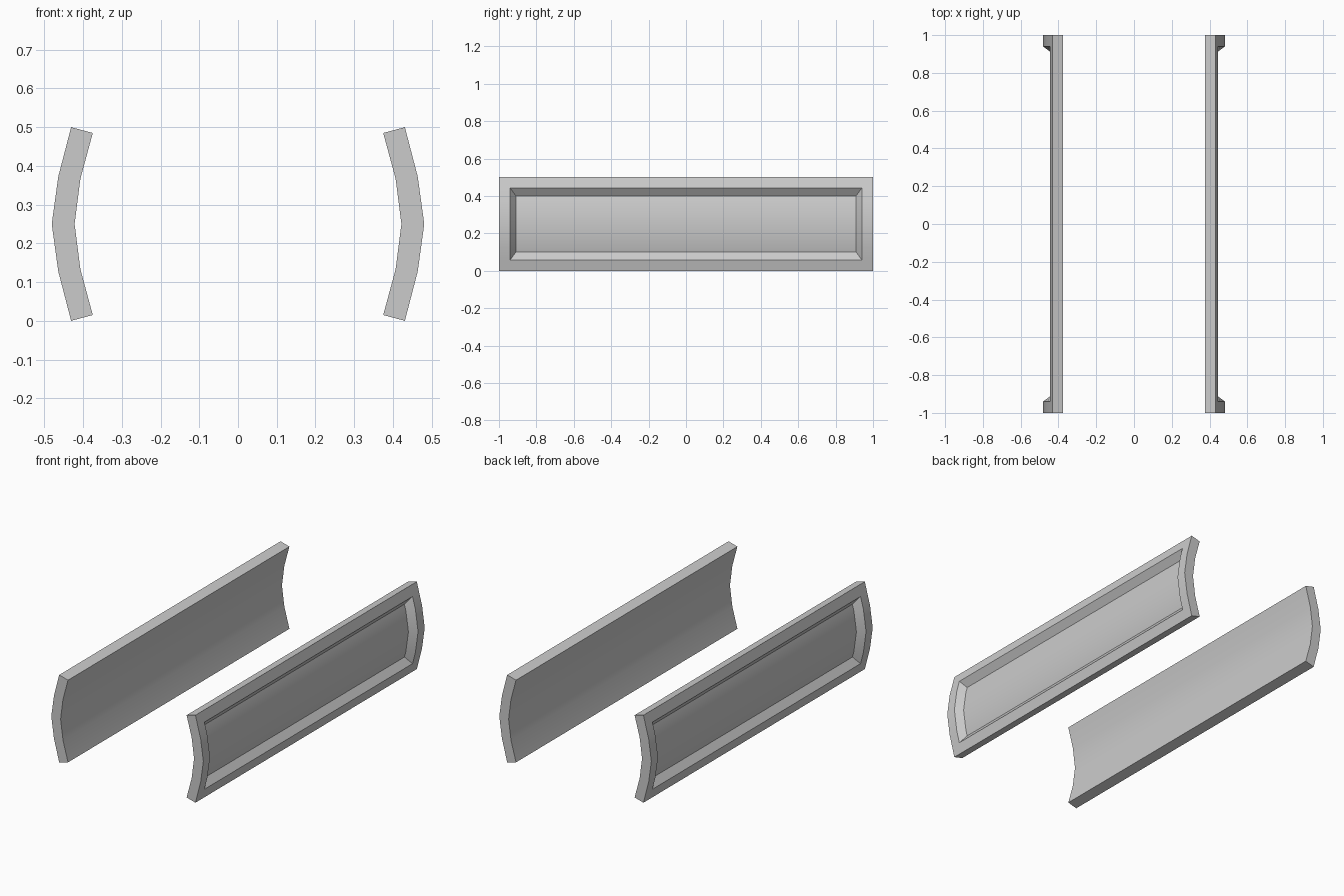
import bpy, bmesh, math

if "Cube" in bpy.data.objects:
    bpy.data.objects.remove(bpy.data.objects["Cube"])

MID_Z = 0.25


def full(half):
    """Mirror an upper half profile (x, z), ending at mid height, downwards."""
    return half + [(x, 2 * MID_Z - z) for x, z in half[-2::-1]]


# Cross-sections of one curved panel, top to bottom
outer = full([(0.431, 0.5), (0.446, 0.442), (0.464, 0.373), (0.481, 0.25)])
inner = full([(0.375, 0.485), (0.407, 0.367), (0.422, 0.25)])
floor = full([(0.4155, 0.401), (0.425, 0.365), (0.441, 0.25)])

bm = bmesh.new()


def row(profile, y):
    return [bm.verts.new((x, y, z)) for x, z in profile]


def bridge(a, b):
    for i in range(len(a) - 1):
        bm.faces.new((a[i], a[i + 1], b[i + 1], b[i]))


rim = [row(outer, y) for y in (-1, -0.94, 0.94, 1)]
back = [row(inner, y) for y in (-1, 1)]
pan = [row(floor, y) for y in (-0.91, 0.91)]

# Raised frame around the recess
bridge(rim[0], rim[1])
bridge(rim[2], rim[3])
bridge(rim[1][:2], rim[2][:2])
bridge(rim[1][-2:], rim[2][-2:])

# Recess floor and its sloped walls
bridge(*pan)
bridge(rim[1][1:-1], pan[0])
bridge(pan[1], rim[2][1:-1])
for k in (0, -1):
    edge = 1 if k == 0 else -2
    bm.faces.new((rim[1][edge], rim[2][edge], pan[1][k], pan[0][k]))

# Plain inner face, end caps, top and bottom edges
bridge(*back)
bm.faces.new(rim[0] + back[0][::-1])
bm.faces.new(rim[3] + back[1][::-1])
for k in (0, -1):
    bm.faces.new([r[k] for r in rim] + [back[1][k], back[0][k]])

bmesh.ops.recalc_face_normals(bm, faces=bm.faces[:])
mesh = bpy.data.meshes.new("side_panels")
bm.to_mesh(mesh)
bm.free()

obj = bpy.data.objects.new("side_panels", mesh)
bpy.context.collection.objects.link(obj)
bpy.context.view_layer.objects.active = obj
obj.select_set(True)
bpy.ops.object.shade_smooth_by_angle(angle=math.radians(30))

# Matching panel on the other side
mirror = obj.modifiers.new("mirror", 'MIRROR')
mirror.use_axis[0] = True
mirror.use_mirror_merge = False
